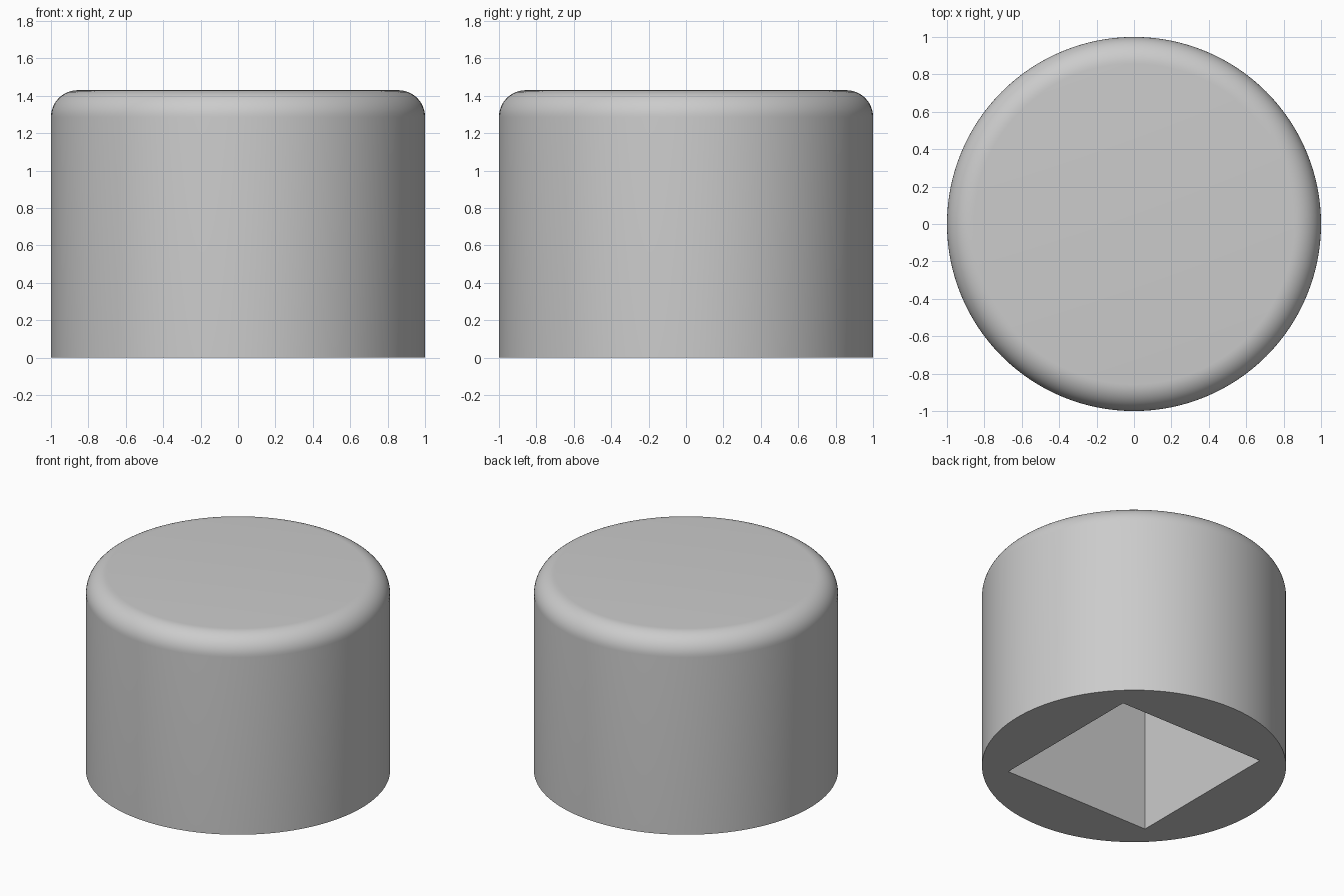
import bpy
import bmesh
import math

old = bpy.data.objects.get("Cube")
if old:
    bpy.data.objects.remove(old, do_unlink=True)

RADIUS, HEIGHT, FILLET = 1.0, 1.43, 0.143
HOLE_HALF, HOLE_DEPTH = 0.587, 1.143
SIDES, FILLET_STEPS = 128, 12

grey = bpy.data.materials.new("plain grey")
grey.use_nodes = True
colour = (0.6, 0.6, 0.6, 1)
grey.diffuse_color = colour
grey.node_tree.nodes["Principled BSDF"].inputs["Base Color"].default_value = colour


def add_object(name, bm):
    mesh = bpy.data.meshes.new(name)
    bmesh.ops.recalc_face_normals(bm, faces=bm.faces)
    bm.to_mesh(mesh)
    bm.free()
    mesh.materials.append(grey)
    obj = bpy.data.objects.new(name, mesh)
    bpy.context.collection.objects.link(obj)
    return obj


def ring(bm, radius, z):
    return [bm.verts.new((radius * math.cos(a), radius * math.sin(a), z))
            for a in (2 * math.pi * i / SIDES for i in range(SIDES))]


# Round cap body: straight wall, quarter-round rim, flat ends
bm = bmesh.new()
profile = [(RADIUS, 0)]
for i in range(FILLET_STEPS + 1):
    t = math.pi / 2 * i / FILLET_STEPS
    profile.append((RADIUS - FILLET + FILLET * math.cos(t),
                    HEIGHT - FILLET + FILLET * math.sin(t)))
rings = [ring(bm, r, z) for r, z in profile]
for low, high in zip(rings, rings[1:]):
    for i in range(SIDES):
        j = (i + 1) % SIDES
        bm.faces.new((low[i], low[j], high[j], high[i]))
bm.faces.new(rings[0])
bm.faces.new(rings[-1])
cap = add_object("cap_body", bm)

# Square socket cut up into the underside
bm = bmesh.new()
bmesh.ops.create_cube(bm, size=2)
for v in bm.verts:
    v.co = (v.co.x * HOLE_HALF, v.co.y * HOLE_HALF, HOLE_DEPTH if v.co.z > 0 else -0.2)
cutter = add_object("socket_cutter", bm)

cut = cap.modifiers.new("square socket", "BOOLEAN")
cut.operation = "DIFFERENCE"
cut.solver = "EXACT"
cut.object = cutter
bpy.context.view_layer.objects.active = cap
cap.select_set(True)
bpy.ops.object.modifier_apply(modifier=cut.name)
bpy.data.objects.remove(cutter, do_unlink=True)

# Smooth wall and rim, crisp socket edges
bpy.ops.object.shade_smooth_by_angle(angle=math.radians(30))
